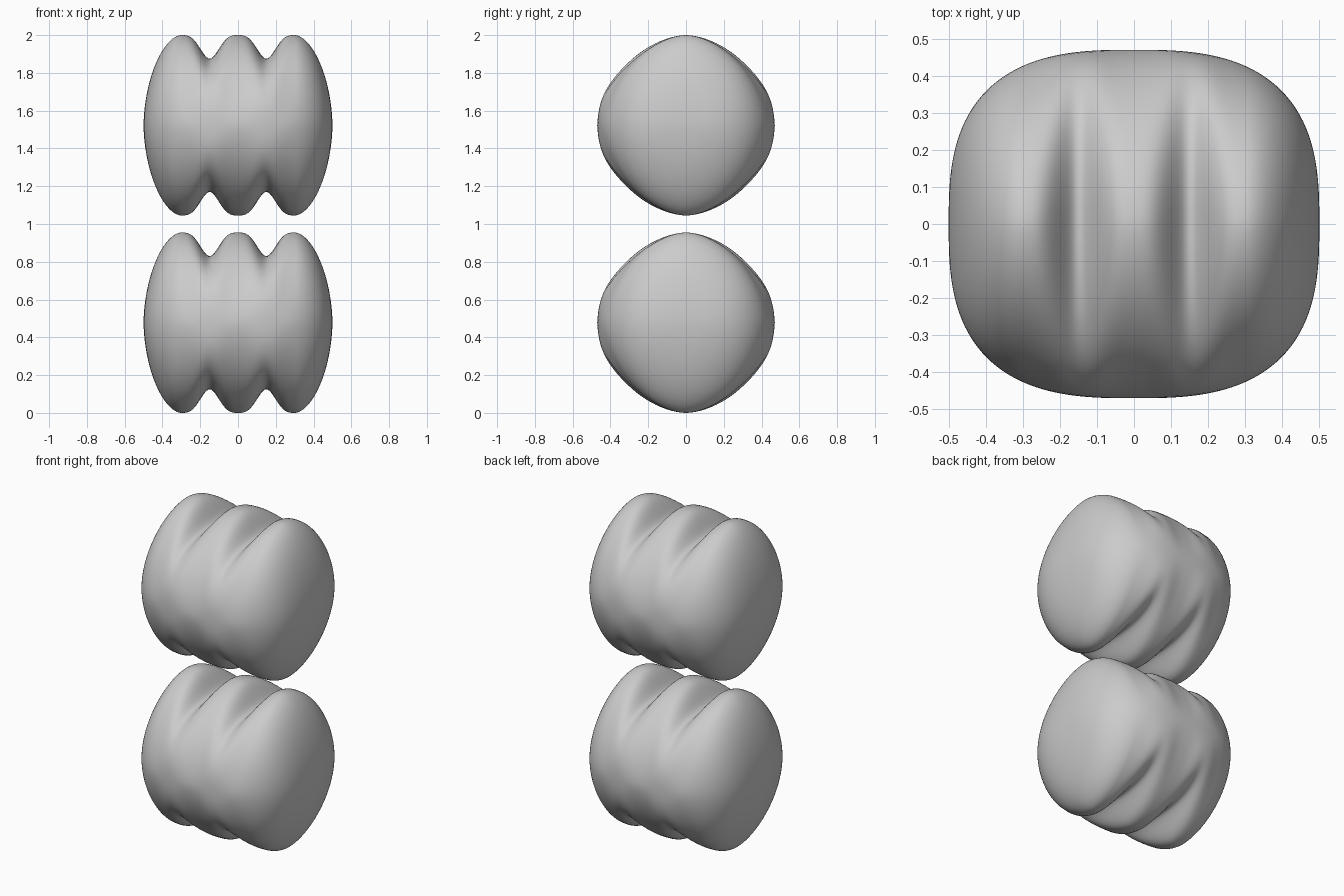
import bpy, bmesh, math

if "Cube" in bpy.data.objects:
    bpy.data.objects.remove(bpy.data.objects["Cube"])

STATIONS, RING = 120, 96
HALF_X, HALF_Y, HALF_Z = 0.5, 0.47, 0.4775
LOBE_X, GROOVE = 0.3, 0.125


def spow(v, p):
    return math.copysign(abs(v) ** p, v)


def section(x):
    """Half depth, half height and roundness of the slice at x."""
    a = abs(x)
    half_y = HALF_Y * (1 - (a / HALF_X) ** 2.8) ** (1 / 2.8)
    if a > LOBE_X:
        # outer shoulder of the end lobe
        t = (a - LOBE_X) / (HALF_X - LOBE_X)
        return half_y, HALF_Z * (1 - t ** 1.8) ** (1 / 1.8), 1.75 + 0.25 * t
    # three lobes with two narrow grooves between them
    t = min(a, LOBE_X - a) / (LOBE_X / 2)
    s = (1 - math.cos(math.pi * t ** 1.5)) / 2
    return half_y, HALF_Z - GROOVE * s, 1.75 + 0.65 * s


def grooved_block(name, z):
    bm = bmesh.new()
    rings = []
    for i in range(1, STATIONS):
        x = -HALF_X * math.cos(math.pi * i / STATIONS)
        hy, hz, n = section(x)
        ring = []
        for j in range(RING):
            t = 2 * math.pi * j / RING
            ring.append(bm.verts.new((x, hy * spow(math.cos(t), 2 / n),
                                      hz * spow(math.sin(t), 2 / n))))
        rings.append(ring)
    for r0, r1 in zip(rings, rings[1:]):
        for j in range(RING):
            k = (j + 1) % RING
            bm.faces.new((r0[j], r0[k], r1[k], r1[j]))
    # close both ends
    for x, ring in ((-HALF_X, rings[0]), (HALF_X, rings[-1])):
        tip = bm.verts.new((x, 0, 0))
        for j in range(RING):
            bm.faces.new((tip, ring[j], ring[(j + 1) % RING]))
    bmesh.ops.recalc_face_normals(bm, faces=bm.faces)
    for f in bm.faces:
        f.smooth = True
    mesh = bpy.data.meshes.new(name)
    bm.to_mesh(mesh)
    bm.free()
    obj = bpy.data.objects.new(name, mesh)
    obj.location.z = z
    bpy.context.collection.objects.link(obj)


# Two identical stacked blocks
grooved_block("lower_block", HALF_Z)
grooved_block("upper_block", 2 - HALF_Z)
